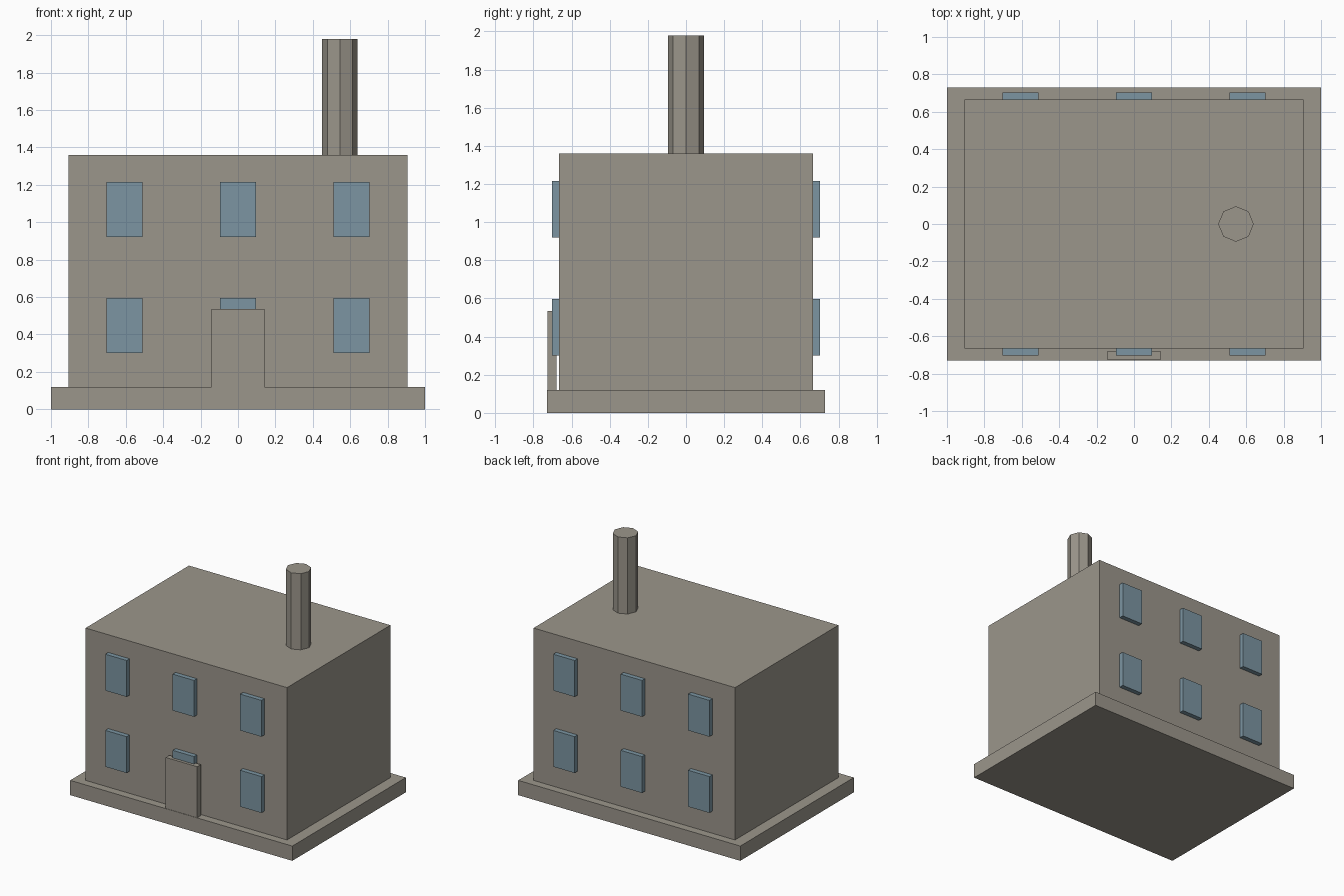
import bpy
import bmesh
from mathutils import Matrix, Vector

cube = bpy.data.objects.get("Cube")
if cube:
    bpy.data.objects.remove(cube, do_unlink=True)


def make_material(name, rgb):
    mat = bpy.data.materials.new(name)
    mat.use_nodes = True
    colour = (*rgb, 1)
    mat.diffuse_color = colour
    mat.node_tree.nodes["Principled BSDF"].inputs["Base Color"].default_value = colour
    return mat


stone = make_material("warm grey stone", (0.33, 0.305, 0.26))
glass = make_material("blue grey glass", (0.2, 0.3, 0.36))


def add_object(name, bm, mat):
    mesh = bpy.data.meshes.new(name)
    bm.to_mesh(mesh)
    bm.free()
    mesh.materials.append(mat)
    obj = bpy.data.objects.new(name, mesh)
    bpy.context.collection.objects.link(obj)
    return obj


def box(name, low, high, mat):
    low, high = Vector(low), Vector(high)
    bm = bmesh.new()
    place = Matrix.Translation((low + high) / 2) @ Matrix.Diagonal((*(high - low), 1))
    bmesh.ops.create_cube(bm, size=1, matrix=place)
    return add_object(name, bm, mat)


# Foundation slab and main block
box("foundation", (-1, -0.73, 0), (1, 0.73, 0.12), stone)
box("building_body", (-0.907, -0.665, 0.12), (0.907, 0.665, 1.36), stone)

# Door slab standing just clear of the front wall
box("front_door", (-0.142, -0.727, 0.12), (0.142, -0.68, 0.535), stone)

# Octagonal chimney
bm = bmesh.new()
bmesh.ops.create_cone(bm, cap_ends=True, segments=8, radius1=0.095, radius2=0.095,
                      depth=0.62, matrix=Matrix.Translation((0.545, 0, 1.67)))
add_object("chimney", bm, stone)

# Projecting windows: three columns on two floors, front and back
half_width = 0.096
for side, wall in (("front", -1), ("back", 1)):
    y_low, y_high = sorted((wall * 0.66, wall * 0.703))
    for floor, sill in (("lower", 0.3), ("upper", 0.92)):
        for column, x in (("right", -0.607), ("middle", 0), ("left", 0.607)):
            box(f"{side}_{floor}_{column}_window",
                (x - half_width, y_low, sill),
                (x + half_width, y_high, sill + 0.296), glass)
